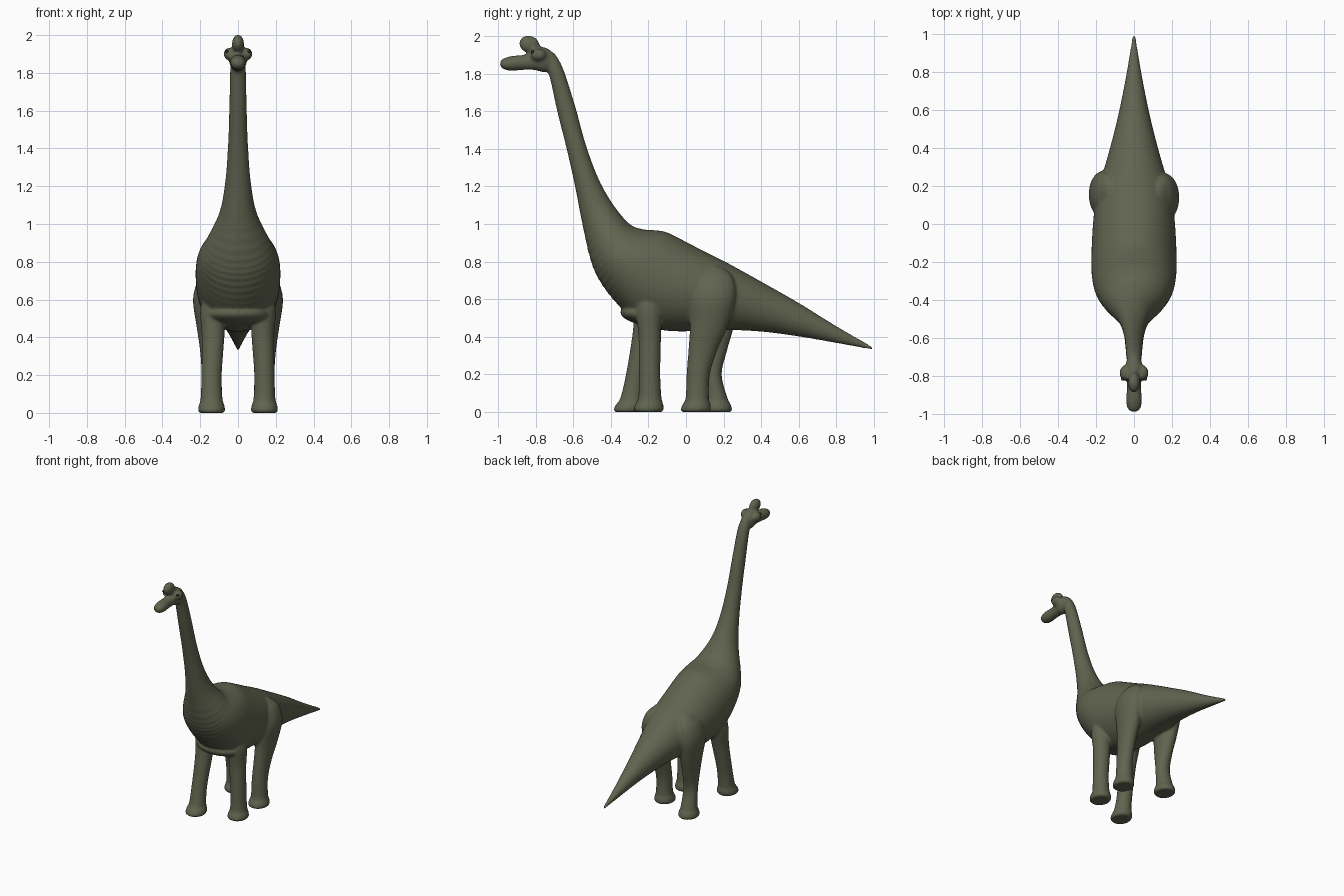
import bpy, bmesh, math
from mathutils import Matrix, Vector

cube = bpy.data.objects.get("Cube")
if cube:
    bpy.data.objects.remove(cube)


def material(name, colour):
    mat = bpy.data.materials.new(name)
    mat.use_nodes = True
    mat.diffuse_color = (*colour, 1)
    bsdf = mat.node_tree.nodes["Principled BSDF"]
    bsdf.inputs["Base Color"].default_value = (*colour, 1)
    bsdf.inputs["Roughness"].default_value = 0.8
    return mat


skin = material("olive skin", (0.118, 0.127, 0.078))
eye_dark = material("dark eye", (0.03, 0.03, 0.022))


def spline(a, b, c, d, t):
    """Catmull-Rom blend of four number tuples."""
    return [0.5 * (2 * q + (r - p) * t + (2 * p - 5 * q + 4 * r - s) * t * t
                   + (3 * q - p - 3 * r + s) * t ** 3)
            for p, q, r, s in zip(a, b, c, d)]


def loft(bm, rings, steps=8, sides=40, ripple=None):
    """Closed tube through rings of (under y, under z, upper y, upper z, half width, x)."""
    padded = [rings[0], *rings, rings[-1]]
    fine = []
    for i in range(len(rings) - 1):
        fine += [(i + k / steps, spline(*padded[i:i + 4], k / steps)) for k in range(steps)]
    fine.append((len(rings) - 1, rings[-1]))
    loops = []
    for pos, (y0, z0, y1, z1, w, x) in fine:
        mid = Vector((x, (y0 + y1) / 2, (z0 + z1) / 2))
        up = Vector((0, (y1 - y0) / 2, (z1 - z0) / 2))
        side = Vector((w, 0, 0))
        loop = []
        for s in range(sides):
            a = math.tau * s / sides
            grow = 1 + (ripple(pos, a) if ripple else 0)
            loop.append(bm.verts.new(mid + (side * math.cos(a) + up * math.sin(a)) * grow))
        loops.append(loop)
    for lo, hi in zip(loops, loops[1:]):
        for s in range(sides):
            n = (s + 1) % sides
            bm.faces.new((lo[s], lo[n], hi[n], hi[s]))
    bm.faces.new(loops[0][::-1])
    bm.faces.new(loops[-1])


def ball(bm, centre, radii, tilt=0):
    matrix = (Matrix.Translation(centre) @ Matrix.Rotation(tilt, 4, "X")
              @ Matrix.Diagonal((*radii, 1)))
    bmesh.ops.create_uvsphere(bm, u_segments=32, v_segments=20, radius=1, matrix=matrix)


def finish(bm, name, mat):
    bmesh.ops.recalc_face_normals(bm, faces=bm.faces)
    mesh = bpy.data.meshes.new(name)
    bm.to_mesh(mesh)
    bm.free()
    mesh.materials.append(mat)
    mesh.shade_smooth()
    obj = bpy.data.objects.new(name, mesh)
    bpy.context.collection.objects.link(obj)
    return obj


def skin_folds(pos, a):
    """Shallow wrinkles around the lower chest."""
    fade = max(0, 1 - abs(pos - 6.6) / 1.8) * max(0, 0.35 - math.sin(a))
    return 0.016 * fade * math.sin(pos * 22)


bm = bmesh.new()

# Neck, trunk and tail in one sweep
trunk = [
    (-.75, 1.83, -.70, 1.91, .036), (-.725, 1.78, -.655, 1.83, .042),
    (-.685, 1.6, -.59, 1.63, .046), (-.635, 1.4, -.535, 1.43, .053),
    (-.59, 1.2, -.465, 1.24, .068), (-.555, 1.02, -.385, 1.1, .098),
    (-.51, .82, -.3, 1.0, .165), (-.46, .7, -.23, .972, .205),
    (-.37, .58, -.17, .967, .222), (-.26, .48, -.1, .955, .224),
    (-.12, .435, 0, .905, .22), (.05, .43, .1, .853, .208),
    (.2, .437, .22, .793, .18), (.4, .428, .41, .688, .125),
    (.6, .402, .6, .58, .077), (.8, .367, .8, .457, .038),
    (.995, .33, .995, .346, .007)]
loft(bm, [(*r, 0) for r in trunk], steps=16, sides=64, ripple=skin_folds)

# Breast ledge under the chest
ball(bm, (0, -.22, .52), (.17, .13, .055), -.1)

# Head: skull, snout, crest and cheeks
ball(bm, (0, -.765, 1.875), (.048, .075, .065), -.5)
snout = [(-.988, 1.838, -.99, 1.862, .014), (-.97, 1.823, -.975, 1.878, .033),
         (-.93, 1.815, -.93, 1.893, .042), (-.86, 1.819, -.86, 1.9, .037),
         (-.79, 1.818, -.79, 1.92, .04), (-.71, 1.815, -.72, 1.89, .03)]
loft(bm, [(*r, 0) for r in snout])
ball(bm, (0, -.833, 1.955), (.032, .055, .046), -.3)
for side in (-1, 1):
    ball(bm, (side * .047, -.785, 1.9), (.029, .042, .033))

# Legs as rings of (height, forward offset, outward offset, half depth, half width)
foot = [(0, -.008, 0, .07, .062), (.012, -.008, 0, .08, .072),
        (.04, -.004, 0, .075, .068), (.075, 0, 0, .062, .058)]
fore = foot + [(.2, .002, 0, .057, .054), (.4, .008, -.008, .06, .06),
               (.55, .008, -.008, .07, .068), (.66, .008, -.025, .055, .055),
               (.72, .008, -.04, .025, .03)]
hind = foot + [(.2, .005, 0, .062, .053), (.33, .03, .006, .077, .055),
               (.45, .06, .014, .1, .064), (.6, .08, .022, .124, .076),
               (.7, .085, .01, .11, .062), (.75, .085, -.01, .075, .04),
               (.775, .085, -.02, .03, .02)]


def leg(rings, side, foot_y, lean, pinch):
    """lean carries the leg back to the trunk; pinch slims a stretched shin."""
    path = []
    for z, dy, dx, depth, width in rings:
        y = foot_y + dy + lean * min(1, z / .55)
        shin = 1 - pinch * max(0, 1 - abs(z - .2) / .15)
        path.append((y - depth * shin, z, y + depth * shin, z, width, side * (.14 + dx)))
    loft(bm, path)


leg(fore, 1, -.19, -.015, 0)
leg(fore, -1, -.3, .09, .05)
leg(hind, 1, .06, 0, 0)
leg(hind, -1, .175, -.1, .25)

# Fuse everything into one continuous skin
body = finish(bm, "body", skin)
remesh = body.modifiers.new("fuse", "REMESH")
remesh.mode = "VOXEL"
remesh.voxel_size = .009
remesh.use_smooth_shade = True
soften = body.modifiers.new("soften", "SMOOTH")
soften.factor = .5
soften.iterations = 5

# Eyes
for side, name in ((1, "left_eye"), (-1, "right_eye")):
    bm = bmesh.new()
    ball(bm, (side * .059, -.815, 1.914), (.009, .01, .009))
    finish(bm, name, eye_dark)
